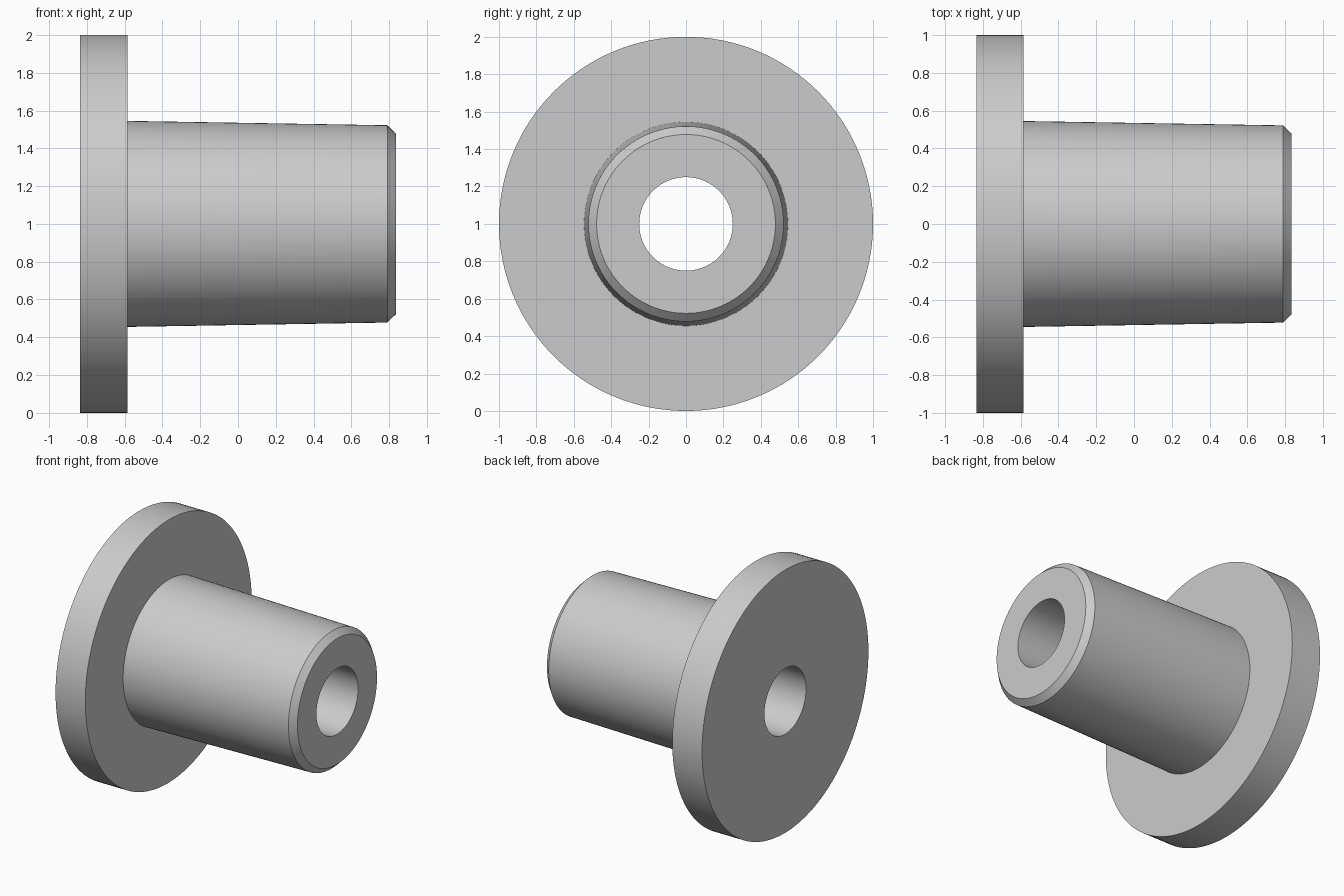
import bpy
import bmesh
import math
from mathutils import Vector

SEGMENTS = 128
AXIS_Z = 1.0

cube = bpy.data.objects.get("Cube")
if cube:
    bpy.data.objects.remove(cube, do_unlink=True)

# Single plain grey finish
grey = bpy.data.materials.new("light_grey")
grey.use_nodes = True
colour = (0.6, 0.6, 0.6, 1.0)
grey.diffuse_color = colour
grey.node_tree.nodes["Principled BSDF"].inputs["Base Color"].default_value = colour


def revolve_x(name, profile, material):
    """Spin a closed (x, radius) profile around the x axis."""
    bm = bmesh.new()
    verts = [bm.verts.new((x, 0, r)) for x, r in profile]
    edges = [bm.edges.new((verts[i - 1], v)) for i, v in enumerate(verts)]
    bmesh.ops.spin(bm, geom=verts + edges, cent=(0, 0, 0), axis=(1, 0, 0),
                   angle=math.tau, steps=SEGMENTS)
    bmesh.ops.remove_doubles(bm, verts=bm.verts[:], dist=0.0001)
    bmesh.ops.translate(bm, verts=bm.verts[:], vec=Vector((0, 0, AXIS_Z)))
    bmesh.ops.recalc_face_normals(bm, faces=bm.faces[:])
    mesh = bpy.data.meshes.new(name)
    bm.to_mesh(mesh)
    bm.free()
    mesh.materials.append(material)
    obj = bpy.data.objects.new(name, mesh)
    bpy.context.collection.objects.link(obj)
    bpy.ops.object.select_all(action='DESELECT')
    obj.select_set(True)
    bpy.context.view_layer.objects.active = obj
    bpy.ops.object.shade_smooth_by_angle(angle=math.radians(30))
    return obj


# Flange, tapered sleeve, chamfered nose and through bore
revolve_x("flanged_bushing", [
    (-0.835, 0.25),
    (-0.835, 1.0),
    (-0.585, 1.0),
    (-0.585, 0.545),
    (0.79, 0.522),
    (0.835, 0.478),
    (0.835, 0.25),
], grey)
